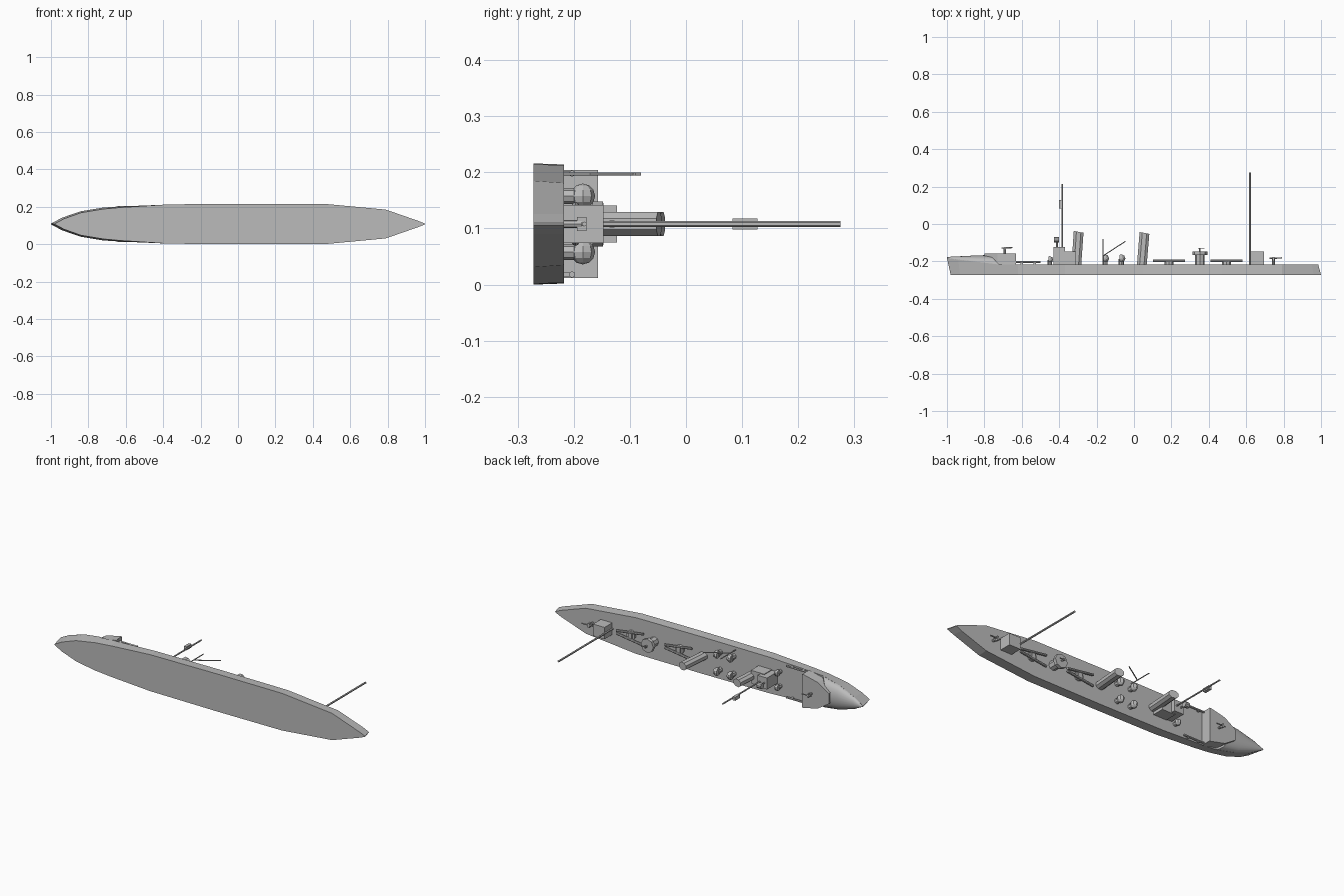
import bpy, bmesh, math
from mathutils import Vector, Matrix

if "Cube" in bpy.data.objects:
    bpy.data.objects.remove(bpy.data.objects["Cube"])

grey = bpy.data.materials.new("ship grey")
grey.use_nodes = True
grey.diffuse_color = (0.5, 0.5, 0.5, 1)
grey.node_tree.nodes["Principled BSDF"].inputs["Base Color"].default_value = (0.5, 0.5, 0.5, 1)

KEEL, DECK, MID = -0.272, -0.217, 0.108   # the ship lies on its side: deck faces +y


def P(x, h, w):
    """Ship coordinates (length, height, offset from centreline) to world."""
    return Vector((x, h, w + MID))


def finish(name, bm, smooth=False):
    bmesh.ops.recalc_face_normals(bm, faces=bm.faces)
    me = bpy.data.meshes.new(name)
    bm.to_mesh(me)
    bm.free()
    ob = bpy.data.objects.new(name, me)
    bpy.context.collection.objects.link(ob)
    me.materials.append(grey)
    if smooth:
        bpy.ops.object.select_all(action='DESELECT')
        ob.select_set(True)
        bpy.context.view_layer.objects.active = ob
        bpy.ops.object.shade_smooth_by_angle(angle=math.radians(35))
    return ob


def loft(name, rings, smooth=False):
    """Skin equal-length closed rings and cap both ends."""
    bm = bmesh.new()
    vs = [[bm.verts.new(p) for p in r] for r in rings]
    n = len(rings[0])
    for a, b in zip(vs, vs[1:]):
        for i in range(n):
            j = (i + 1) % n
            bm.faces.new((a[i], a[j], b[j], b[i]))
    bm.faces.new(vs[0])
    bm.faces.new(vs[-1])
    return finish(name, bm, smooth)


def box(name, x0, x1, h0, h1, w0, w1):
    return loft(name, [[P(x0, h, w), P(x1, h, w), P(x1, h, v), P(x0, h, v)]
                       for h, w, v in ((h0, w0, w1), (h1, w0, w1))])


def rod(name, a, b, r, n=6, r2=None):
    """Straight tube between two ship points."""
    a, b = P(*a), P(*b)
    d = b - a
    bm = bmesh.new()
    m = Matrix.Translation((a + b) / 2) @ d.to_track_quat('Z', 'Y').to_matrix().to_4x4()
    bmesh.ops.create_cone(bm, cap_ends=True, segments=n, radius1=r,
                          radius2=r if r2 is None else r2, depth=d.length, matrix=m)
    return finish(name, bm, n > 8)


# Hull: x at keel, x at deck edge, half beam at keel, half beam at deck, deck edge height
stations = [(-0.980, -1.0, 0.001, 0.002, -0.182), (-0.93, -0.94, 0.028, 0.034, -0.190),
            (-0.84, -0.84, 0.060, 0.068, -0.202), (-0.72, -0.72, 0.080, 0.088, DECK),
            (-0.62, -0.62, 0.089, 0.094, DECK), (-0.37, -0.37, 0.105, 0.104, DECK),
            (0.05, 0.05, 0.108, 0.106, DECK), (0.47, 0.47, 0.107, 0.104, DECK),
            (0.79, 0.79, 0.077, 0.073, DECK), (0.96, 0.95, 0.018, 0.018, DECK),
            (1.0, 0.985, 0.002, 0.002, DECK)]
loft("hull", [[P(xb, KEEL, -b), P(xb, KEEL, b), P(xt, t, w), P(xt, t, -w)]
              for xb, xt, b, w, t in stations])


# Rounded foredeck, its after edge swept back at the sides
def crown(x, half, edge, top, sweep):
    arc = [math.pi * i / 12 for i in range(13)]
    return [P(x + sweep * (1 - math.sin(a)), edge + (top - edge) * math.sin(a),
              half * math.cos(a)) for a in arc]


loft("foredeck", [crown(-1.0, 0.002, -0.184, -0.176, 0), crown(-0.94, 0.034, -0.191, -0.173, 0),
                  crown(-0.84, 0.068, -0.203, -0.168, 0.0), crown(-0.77, 0.087, DECK, -0.166, 0.05)],
     True)

# Gun platform behind the foredeck
plan = [(-0.80, 0.03), (-0.73, 0.075), (-0.64, 0.096), (-0.63, 0.096)]
outline = plan + [(x, -w) for x, w in reversed(plan)]
loft("gun_platform", [[P(x, h, w) for x, w in outline] for h in (DECK, -0.157)])


# Deck guns
def gun(name, x, base, size, aim):
    s = size
    rod(name + "_pedestal", (x, base, 0), (x, base + 0.75 * s, 0), 0.18 * s, 8)
    box(name + "_shield", x - 0.12 * s, x + 0.12 * s, base + 0.55 * s, base + 0.95 * s, -0.3 * s, 0.3 * s)
    rod(name + "_barrel", (x - aim * 0.5 * s, base + 0.8 * s, 0),
        (x + aim * 1.1 * s, base + 0.85 * s, 0), 0.1 * s)


gun("fore_gun", -0.69, -0.157, 0.036, 1)
gun("aft_gun", 0.745, DECK, 0.042, 1)

# Side tubes behind the platform
for side, s in (("left", 1), ("right", -1)):
    rod(side + "_side_tube", (-0.64, -0.203, s * 0.090), (-0.50, -0.203, s * 0.090), 0.006)
    for i, x in enumerate((-0.60, -0.53)):
        box(f"{side}_tube_rest_{i}", x - 0.006, x + 0.006, DECK, -0.205, s * 0.09 - 0.004, s * 0.09 + 0.004)

# Bridge
box("bridge_base", -0.395, -0.31, DECK, -0.147, -0.037, 0.037)
box("wheelhouse", -0.43, -0.37, DECK, -0.123, -0.033, 0.033)
rod("searchlight_post", (-0.412, -0.123, 0), (-0.412, -0.09, 0), 0.005)
rod("searchlight", (-0.427, -0.085, 0), (-0.400, -0.085, 0), 0.016, 10)

# Masts
rod("fore_mast", (-0.383, DECK, 0), (-0.383, 0.215, 0), 0.0045)
box("lookout", -0.402, -0.385, 0.083, 0.127, -0.010, 0.010)
rod("aft_mast", (0.62, DECK, 0), (0.62, 0.275, 0), 0.0055)


# Raked funnels with chamfered corners
def funnel(name, x, top, rake, half_l, half_w):
    c = 0.45
    shape = [(1, c), (c, 1), (-c, 1), (-1, c), (-1, -c), (-c, -1), (c, -1), (1, -c)]
    loft(name, [[P(x + dx + half_l * a, h - (tilt * a), half_w * b) for a, b in shape]
                for dx, h, tilt in ((0, DECK, 0), (rake, top, 0.005))])


funnel("fore_funnel", -0.308, -0.042, 0.012, 0.026, 0.021)
funnel("aft_funnel", 0.042, -0.048, 0.014, 0.026, 0.021)


# Cowl ventilators
def vent(name, x, w, r):
    rod(name + "_trunk", (x, DECK, w), (x, DECK + 1.4 * r, w), 0.65 * r, 8)
    bm = bmesh.new()
    bmesh.ops.create_uvsphere(bm, u_segments=8, v_segments=6, radius=r,
                              matrix=Matrix.Translation(P(x, DECK + 1.5 * r, w)))
    bmesh.ops.bisect_plane(bm, geom=bm.verts[:] + bm.edges[:] + bm.faces[:],
                           plane_co=P(x - 0.4 * r, 0, 0), plane_no=(-1, 0, 0), clear_outer=True)
    bmesh.ops.holes_fill(bm, edges=[e for e in bm.edges if e.is_boundary])
    finish(name + "_cowl", bm)


for side, s in (("left", 1), ("right", -1)):
    for i, x in enumerate((-0.155, -0.068)):
        vent(f"{side}_vent_{i}", x, s * 0.050, 0.022)
    vent(side + "_bridge_vent", -0.45, s * 0.042, 0.018)

# Boat derrick
rod("derrick_post", (-0.165, DECK, 0.089), (-0.165, -0.080, 0.089), 0.003)
rod("derrick_boom", (-0.165, -0.170, 0.089), (-0.045, -0.092, 0.089), 0.003)


# Twin torpedo tubes, splayed on a round mount
def torpedo_mount(name, x):
    rod(name + "_base", (x, DECK, 0), (x, -0.203, 0), 0.026, 10)
    for i, s in enumerate((1, -1)):
        rod(f"{name}_tube_{i}", (x - 0.085, -0.197, s * 0.032), (x + 0.085, -0.197, s * 0.008), 0.007, 8)
    box(name + "_saddle", x - 0.012, x + 0.012, -0.206, -0.196, -0.024, 0.024)


torpedo_mount("fore_torpedo_mount", 0.187)
torpedo_mount("aft_torpedo_mount", 0.495)

# Raised round gun stand amidships
rod("stand_column", (0.352, DECK, 0), (0.352, -0.165, 0), 0.026, 8)
rod("stand_platform", (0.352, -0.167, 0), (0.352, -0.148, 0), 0.040, 8)
gun("stand_gun", 0.352, -0.148, 0.022, 1)

# Aft deckhouse
box("aft_deckhouse", 0.622, 0.695, DECK, -0.147, -0.034, 0.034)
